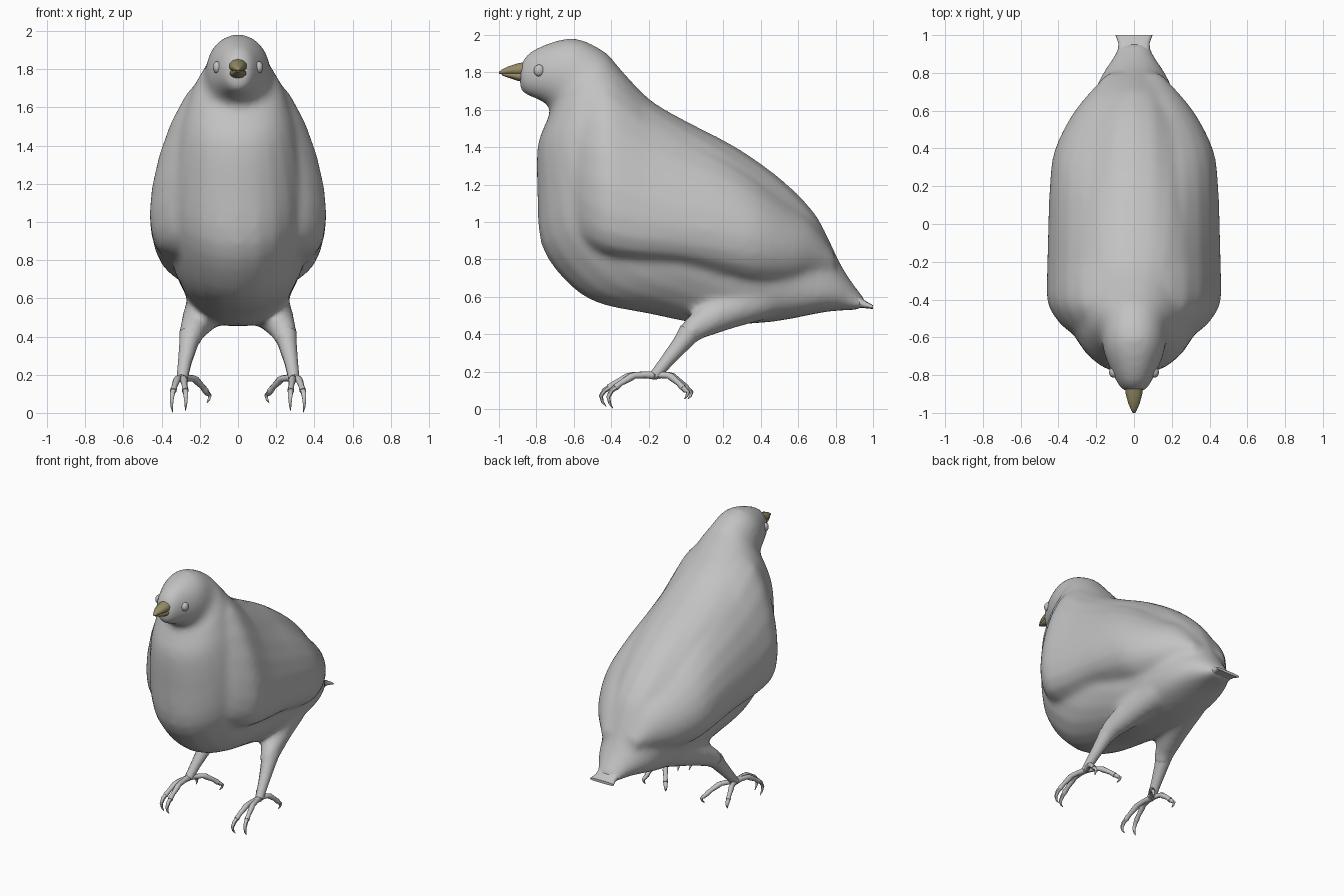
import bpy, bmesh, math
from mathutils import Vector

if "Cube" in bpy.data.objects:
    bpy.data.objects.remove(bpy.data.objects["Cube"])


def material(name, rgb):
    m = bpy.data.materials.new(name)
    m.diffuse_color = (*rgb, 1)
    m.use_nodes = True
    m.node_tree.nodes["Principled BSDF"].inputs["Base Color"].default_value = m.diffuse_color
    return m


GREY = material("plumage grey", (0.54, 0.54, 0.54))
HORN = material("beak olive", (0.30, 0.26, 0.13))


def loft(bm, rings):
    """Skin a list of equal-length point rings and cap both ends."""
    vs = [[bm.verts.new(p) for p in r] for r in rings]
    n = len(vs[0])
    faces = [bm.faces.new(vs[0][::-1]), bm.faces.new(vs[-1])]
    for a, b in zip(vs, vs[1:]):
        for i in range(n):
            j = (i + 1) % n
            faces.append(bm.faces.new((a[i], a[j], b[j], b[i])))
    bmesh.ops.recalc_face_normals(bm, faces=faces)


def smooth_rows(rows, k=3):
    """Insert Catmull-Rom steps between rows of section numbers."""
    out = []
    for i in range(len(rows) - 1):
        quad = (rows[max(i - 1, 0)], rows[i], rows[i + 1], rows[min(i + 2, len(rows) - 1)])
        for t in (j / k for j in range(k)):
            out.append([b + .5 * t * (c - a + t * (2 * a - 5 * b + 4 * c - d + t * (3 * (b - c) + d - a)))
                        for a, b, c, d in zip(*quad)])
    return out + [list(rows[-1])]


def tube(bm, path, radii, n=8):
    """Round tube of changing radius along a path."""
    pts = [Vector(p) for p in path]
    rings = []
    for i, p in enumerate(pts):
        t = (pts[min(i + 1, len(pts) - 1)] - pts[max(i - 1, 0)]).normalized()
        u = t.cross(Vector((1, 0, 0))).normalized()
        v = t.cross(u)
        rings.append([p + radii[i] * (u * math.cos(k * math.tau / n) + v * math.sin(k * math.tau / n))
                      for k in range(n)])
    loft(bm, rings)


def section(ay, az, by, bz, w, n=24, e=0.95):
    """Oval between a belly point and a back point, with half width w."""
    a, b = Vector((0, ay, az)), Vector((0, by, bz))
    mid, half = (a + b) / 2, (b - a) / 2
    pw = lambda c: math.copysign(abs(c) ** e, c)
    return [mid + half * pw(math.cos(k * math.tau / n)) + Vector((w * pw(math.sin(k * math.tau / n)), 0, 0))
            for k in range(n)]


def finish(bm, name, mat, angle=60):
    me = bpy.data.meshes.new(name)
    bm.to_mesh(me)
    bm.free()
    ob = bpy.data.objects.new(name, me)
    bpy.context.collection.objects.link(ob)
    me.materials.append(mat)
    bpy.ops.object.select_all(action='DESELECT')
    ob.select_set(True)
    bpy.context.view_layer.objects.active = ob
    bpy.ops.object.shade_smooth_by_angle(angle=math.radians(angle))
    return ob


# Head, neck and trunk: belly point, back point, half width
bm = bmesh.new()
loft(bm, [section(*s) for s in smooth_rows([
    (-.89, 1.75, -.885, 1.84, .045),
    (-.875, 1.69, -.82, 1.92, .085),
    (-.77, 1.645, -.61, 1.985, .155),
    (-.725, 1.60, -.44, 1.915, .18),
    (-.75, 1.53, -.36, 1.83, .235),
    (-.795, 1.40, -.2, 1.66, .30),
    (-.795, 1.15, 0, 1.54, .355),
    (-.775, .88, .27, 1.40, .385),
    (-.65, .69, .51, 1.23, .375),
    (-.48, .57, .68, 1.06, .345),
    (-.2, .51, .76, .92, .305),
    (.1, .455, .82, .79, .26),
    (.45, .465, .88, .69, .205),
    (.75, .52, .94, .61, .12),
    (.93, .53, .96, .58, .09)])])

# Folded wings: y, bottom z, top z, outer x, roundness
WING = smooth_rows([
    (-.61, 1.0, 1.66, .26, 1.6), (-.55, .88, 1.76, .37, 1.9), (-.43, .815, 1.80, .455, 2),
    (-.3, .79, 1.71, .462, 2), (-.2, .78, 1.62, .46, 1.95), (0, .755, 1.49, .455, 1.75),
    (.2, .70, 1.38, .447, 1.5), (.38, .65, 1.25, .425, 1.25), (.56, .66, 1.10, .34, 1.15),
    (.68, .70, 1.0, .25, 1.1), (.8, .74, .82, .14, 1)])
for s in (1, -1):
    rings = []
    for y, lo, hi, out, rnd in WING:
        r = []
        for k in range(24):
            t = k * math.tau / 24
            u = ((1 - math.cos(t)) / 2) ** rnd
            r.append((s * (.09 + (out - .09 if t < math.pi else .06) * math.sin(t)), y, lo + (hi - lo) * u))
        rings.append(r)
    loft(bm, rings)
    # Feathered thigh
    tube(bm, [(s * .135, .42, .60), (s * .19, .19, .515), (s * .24, .04, .43), (s * .255, -.02, .365)],
         [.12, .10, .07, .055], 14)

# Fuse everything into one smooth skin
body = finish(bm, "body", GREY)
rm = body.modifiers.new("fuse", 'REMESH')
rm.mode, rm.voxel_size = 'VOXEL', 0.018
sm = body.modifiers.new("soften", 'SMOOTH')
sm.factor, sm.iterations = 0.5, 16
dg = bpy.context.evaluated_depsgraph_get()
skin = bpy.data.meshes.new_from_object(body.evaluated_get(dg))
body.modifiers.clear()
body.data = skin
skin.materials.clear()
skin.materials.append(GREY)
skin.shade_smooth()

# Short flared tail
bm = bmesh.new()
loft(bm, [section(*s, n=16, e=.6) for s in [
    (.78, .535, .84, .65, .10), (.88, .54, .91, .615, .085),
    (.95, .54, .965, .575, .083), (1.0, .535, 1.0, .555, .098)]])
finish(bm, "tail", GREY)

# Beak halves
bm = bmesh.new()
loft(bm, [section(y, lo, y, hi, w, 10, 1) for y, lo, hi, w in [
    (-.84, 1.78, 1.86, .05), (-.90, 1.78, 1.848, .046), (-.95, 1.787, 1.832, .032),
    (-.985, 1.79, 1.815, .016), (-1.0, 1.792, 1.803, .007)]])
finish(bm, "upper_beak", HORN)
bm = bmesh.new()
loft(bm, [section(y, lo, y, hi, w, 10, 1) for y, lo, hi, w in [
    (-.84, 1.745, 1.81, .045), (-.90, 1.755, 1.805, .043), (-.96, 1.775, 1.80, .024), (-.985, 1.785, 1.797, .01)]])
finish(bm, "lower_beak", HORN)

# Toes on one foot: tip direction x, y and drop of the tip
TOES = [(-.02, -.285, .01), (.055, -.245, 0.0), (-.145, .20, .05), (.055, .18, .05)]
for s, side in ((1, "right"), (-1, "left")):
    # Eye
    bm = bmesh.new()
    bmesh.ops.create_uvsphere(bm, u_segments=16, v_segments=10, radius=1)
    for v in bm.verts:
        v.co = Vector((s * .108 + v.co.x * .024, -.785 + v.co.y * .029, 1.81 + v.co.z * .032))
    finish(bm, side + "_eye", GREY)
    # Shank
    bm = bmesh.new()
    tube(bm, [(s * .25, .02, .41), (s * .262, -.025, .35), (s * .28, -.10, .26), (s * .293, -.165, .18)],
         [.06, .048, .036, .03], 10)
    finish(bm, side + "_shank", GREY)
    # Toes with knuckles and hooked claws
    for i, (dx, dy, tip) in enumerate(TOES):
        at = lambda f, z: (s * (.293 + dx * f), -.17 + dy * f, z)
        bm = bmesh.new()
        tube(bm, [at(-.05, .18), at(.2, .183), at(.42, .18), at(.5, .172), at(.72, .14), at(.85, .115)],
             [.022, .018, .017, .02, .015, .018])
        tube(bm, [at(.82, .12), at(.93, .10), at(1.0, .065 + tip * .5), at(.97, .03 + tip * .8), at(.9, .004 + tip)],
             [.015, .014, .011, .007, .002], 6)
        finish(bm, f"{side}_toe_{i + 1}", GREY)
